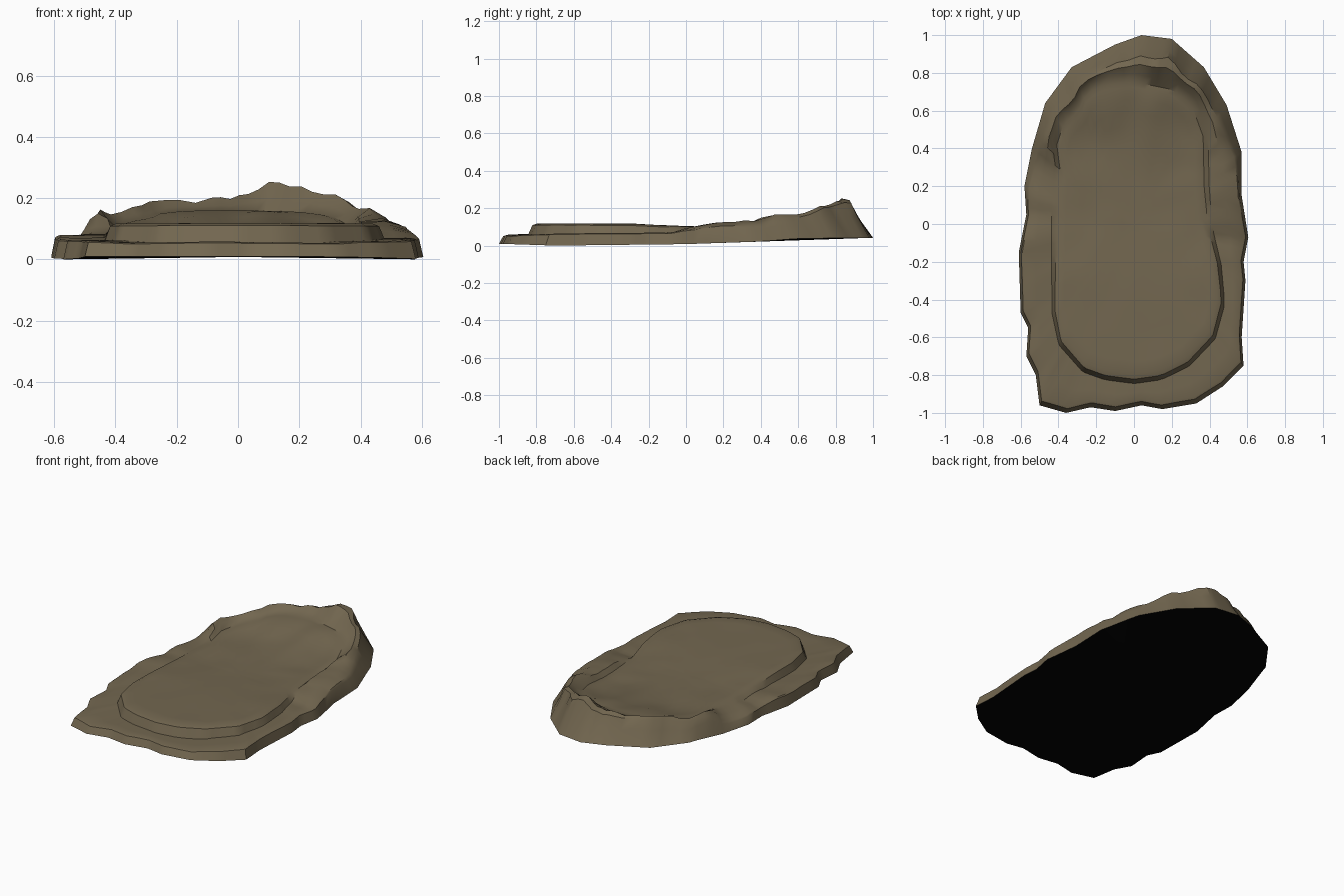
import bpy, bmesh, math
from mathutils import Vector, noise

cube = bpy.data.objects.get("Cube")
if cube:
    bpy.data.objects.remove(cube)


def material(name, colour):
    mat = bpy.data.materials.new(name)
    mat.use_nodes = True
    mat.diffuse_color = (*colour, 1)
    mat.node_tree.nodes["Principled BSDF"].inputs["Base Color"].default_value = (*colour, 1)
    return mat


def ramp(value, stops):
    """Piecewise linear lookup through (position, result) pairs."""
    if value <= stops[0][0]:
        return stops[0][1]
    for (a, u), (b, v) in zip(stops, stops[1:]):
        if value <= b:
            return u + (v - u) * (value - a) / (b - a)
    return stops[-1][1]


def reach(direction, loop):
    """Distance from the middle to a closed loop along a direction."""
    for a, b in zip(loop, loop[1:] + loop[:1]):
        edge = b - a
        cross = direction.x * edge.y - direction.y * edge.x
        if abs(cross) < 1e-9:
            continue
        along = (a.x * edge.y - a.y * edge.x) / cross
        part = (a.x * direction.y - a.y * direction.x) / cross
        if along > 0 and -1e-6 <= part <= 1 + 1e-6:
            return along
    return 0.4


def points(pairs):
    return [Vector(p) for p in pairs]


def bump(x, y, scale, seed):
    return noise.noise(Vector((x * scale, y * scale, seed)))


# Ground outline and edge of the raised bed, both counter-clockwise
outline = points([
    (-.5, -.96), (-.36, -1), (-.23, -.97), (-.1, -.99), (.04, -.96), (.15, -.98), (.33, -.95),
    (.47, -.86), (.58, -.75), (.57, -.6), (.59, -.3), (.58, -.2), (.605, -.07), (.57, .15),
    (.57, .38), (.49, .63), (.37, .83), (.2, .98), (.04, 1), (-.1, .95), (-.33, .83),
    (-.47, .64), (-.54, .4), (-.58, .2), (-.57, .05), (-.61, -.15), (-.6, -.47),
    (-.56, -.55), (-.57, -.7), (-.52, -.8)])
bed = points([
    (-.38, -.61), (-.26, -.75), (-.15, -.79), (0, -.81), (.14, -.79), (.28, -.72), (.41, -.58),
    (.455, -.4), (.43, -.2), (.38, -.02), (.36, .2), (.36, .45), (.3, .62), (.2, .7), (0, .74),
    (-.2, .72), (-.35, .58), (-.41, .42), (-.38, .3), (-.4, .1), (-.41, -.45)])

# Heights along the slab from front to back
under_z = [(-1, .01), (-.7, 0), (0, .008), (.4, .022), (.6, .038), (1, .042)]
right_z = [(-1, .055), (-.8, .062), (-.1, .072), (.2, .125), (.35, .13), (.6, .155), (.8, .2), (1, .21)]
left_z = [(-1, .055), (-.8, .062), (0, .075), (.38, .09), (.43, .135), (.6, .155), (.8, .19), (1, .2)]
bed_z = [(-.8, .118), (-.3, .116), (0, .102), (.3, .1), (.5, .118), (.65, .148), (.8, .17)]


def column(p):
    """One radial strip of points from the ground edge to the bed."""
    far, d = p.length, p.normalized()
    back = ramp(p.y, [(.1, 0), (.75, 1)])
    rough = ramp(p.y, [(-.3, .15), (.3, .5), (.8, 1)])
    rim = far * (1 - .035 - .075 * back - .03 * rough * bump(p.x, p.y, 6, 2))
    inner = min(reach(d, bed), rim - .09)
    foot = inner + .035 + .02 * back
    crest = ramp(p.y, left_z if p.x < 0 else right_z)
    crest += rough * (.035 * bump(p.x, p.y, 5, 4) + .02 * bump(p.x, p.y, 11, 7))
    # Tall knob at the back
    crest += .035 * math.exp(-((p.x - .22) ** 2 + (p.y - .95) ** 2) / .015)
    low = ramp((d * inner).y, bed_z)
    lip = crest + (low - crest) * .6 * back
    slump = .025 * ramp(p.y, [(-.1, 0), (.3, 1)]) * (1 - .6 * back)
    out = [
        (far, ramp(p.y, under_z)),
        (rim + .35 * (far - rim), (crest - slump) * (.93 - .25 * back)),
        (rim, crest - slump),
        (.55 * rim + .45 * foot, crest + .012 * rough * bump(p.x, p.y, 9, 3)),
        (foot, lip),
        (inner + .012, low - .008 * (1 - back)),
        (inner - .015, low)]
    for share in (.9, .8, .7, .58, .45, .3, .15):
        q = d * inner * share
        ripple = .016 * ramp(q.y, [(-.2, .2), (.6, 1)]) * bump(q.x, q.y, 6, 5)
        out.append((inner * share, ramp(q.y, bed_z) + ripple))
    return [Vector((d.x * r, d.y * r, z)) for r, z in out]


# Rock slab: radial strips joined into a skin, closed underneath
bm = bmesh.new()
strips = []
steps = 4
for a, b in zip(outline, outline[1:] + outline[:1]):
    for i in range(steps):
        strips.append([bm.verts.new(v) for v in column(a.lerp(b, i / steps))])
middle = bm.verts.new((0, 0, ramp(0, bed_z)))
under = bm.verts.new((0, 0, ramp(0, under_z)))
for s, t in zip(strips, strips[1:] + strips[:1]):
    for i in range(len(s) - 1):
        bm.faces.new((s[i], t[i], t[i + 1], s[i + 1]))
    bm.faces.new((s[-1], t[-1], middle))
    bm.faces.new((t[0], s[0], under)).material_index = 1

mesh = bpy.data.meshes.new("rock_slab")
bm.to_mesh(mesh)
bm.free()
mesh.materials.append(material("brown stone", (.17, .135, .08)))
mesh.materials.append(material("black underside", (.001, .001, .001)))
slab = bpy.data.objects.new("rock_slab", mesh)
bpy.context.collection.objects.link(slab)
bpy.context.view_layer.objects.active = slab
slab.select_set(True)
bpy.ops.object.shade_smooth_by_angle(angle=math.radians(35))
